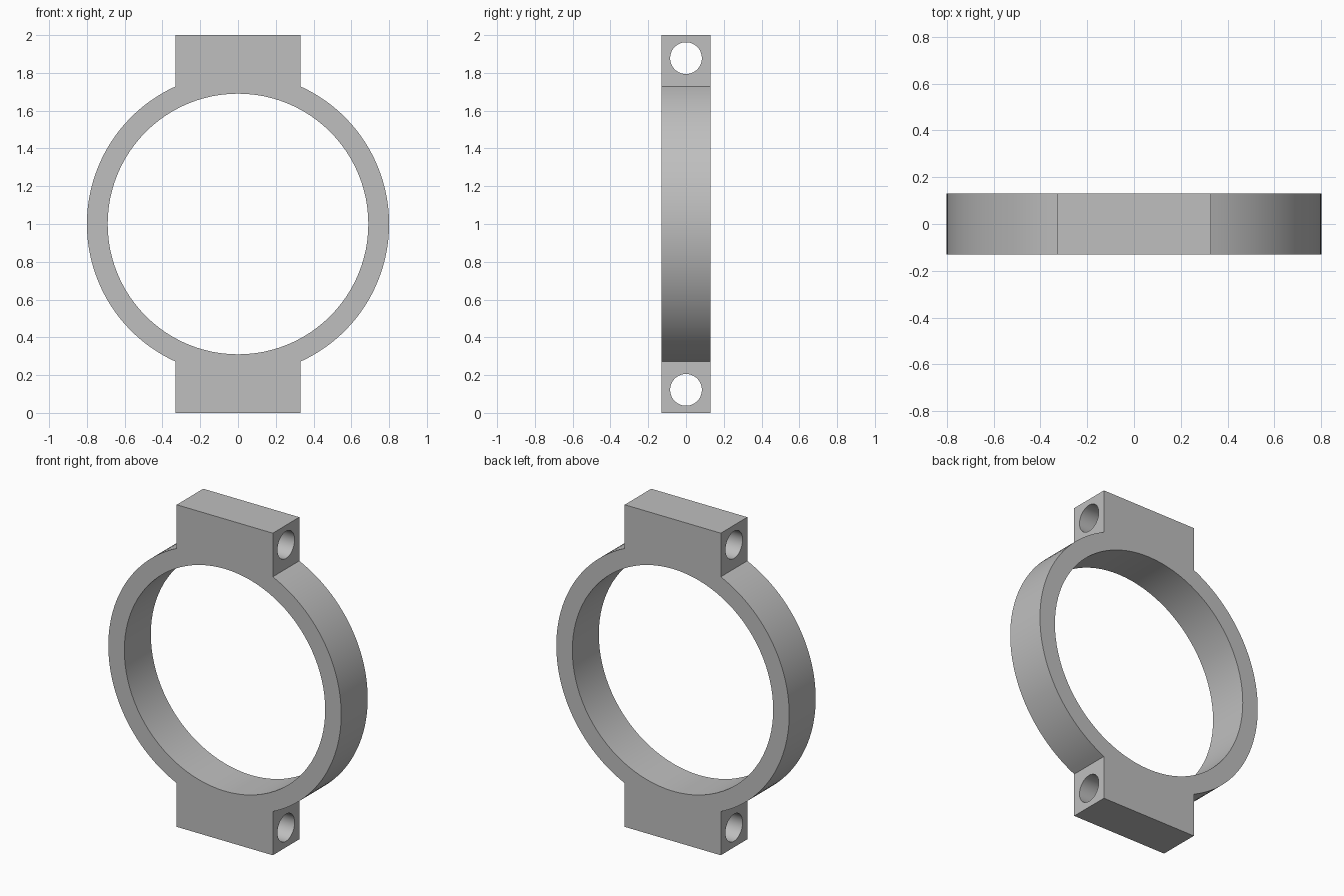
import bpy, bmesh, math

cube = bpy.data.objects.get("Cube")
if cube:
    bpy.data.objects.remove(cube, do_unlink=True)

MID_Z, OUTER_R, BORE_R = 1.0, 0.8, 0.69
HALF_DEPTH, LUG_HALF = 0.13, 0.33
HOLE_R, HOLE_OFFSET = 0.084, 0.878
ARC_STEPS = 48

grey = bpy.data.materials.new("plain grey")
grey.use_nodes = True
colour = (0.52, 0.52, 0.52, 1)
grey.diffuse_color = colour
grey.node_tree.nodes["Principled BSDF"].inputs["Base Color"].default_value = colour


def add_cutter(name, radius, depth, z, rotation):
    bpy.ops.mesh.primitive_cylinder_add(vertices=96, radius=radius, depth=depth,
                                        location=(0, 0, z), rotation=rotation)
    cutter = bpy.context.object
    cutter.name = name
    cutter.data.materials.append(grey)
    cutter.hide_render = True
    return cutter


# Outline: a round side arc and two lug corners, repeated by a half turn
limit = math.acos(LUG_HALF / OUTER_R)
half = [(LUG_HALF, -1.0)]
for i in range(ARC_STEPS + 1):
    a = -limit + 2 * limit * i / ARC_STEPS
    half.append((OUTER_R * math.cos(a), OUTER_R * math.sin(a)))
half.append((LUG_HALF, 1.0))
outline = half + [(-x, -z) for x, z in half]

# Clamp body: extruded outline
bm = bmesh.new()
face = bm.faces.new([bm.verts.new((x, -HALF_DEPTH, MID_Z + z)) for x, z in outline])
extruded = bmesh.ops.extrude_face_region(bm, geom=[face], use_keep_orig=True)
moved = [v for v in extruded["geom"] if isinstance(v, bmesh.types.BMVert)]
bmesh.ops.translate(bm, verts=moved, vec=(0, 2 * HALF_DEPTH, 0))
bmesh.ops.recalc_face_normals(bm, faces=bm.faces)
mesh = bpy.data.meshes.new("clamp_ring")
bm.to_mesh(mesh)
bm.free()
ring = bpy.data.objects.new("clamp_ring", mesh)
bpy.context.collection.objects.link(ring)
mesh.materials.append(grey)

# Central bore and the bolt holes through both lugs
cutters = [add_cutter("bore_cutter", BORE_R, 1, MID_Z, (math.pi / 2, 0, 0))]
for name, side in (("upper", 1), ("lower", -1)):
    cutters.append(add_cutter(name + "_bolt_hole_cutter", HOLE_R, 2,
                              MID_Z + side * HOLE_OFFSET, (0, math.pi / 2, 0)))

bpy.ops.object.select_all(action="DESELECT")
ring.select_set(True)
bpy.context.view_layer.objects.active = ring
for cutter in cutters:
    cut = ring.modifiers.new(cutter.name, "BOOLEAN")
    cut.operation = "DIFFERENCE"
    cut.solver = "EXACT"
    cut.object = cutter
    bpy.ops.object.modifier_apply(modifier=cut.name)
for cutter in cutters:
    bpy.data.objects.remove(cutter, do_unlink=True)

# Smooth curved walls, crisp edges
bpy.ops.object.shade_smooth_by_angle(angle=math.radians(30))
